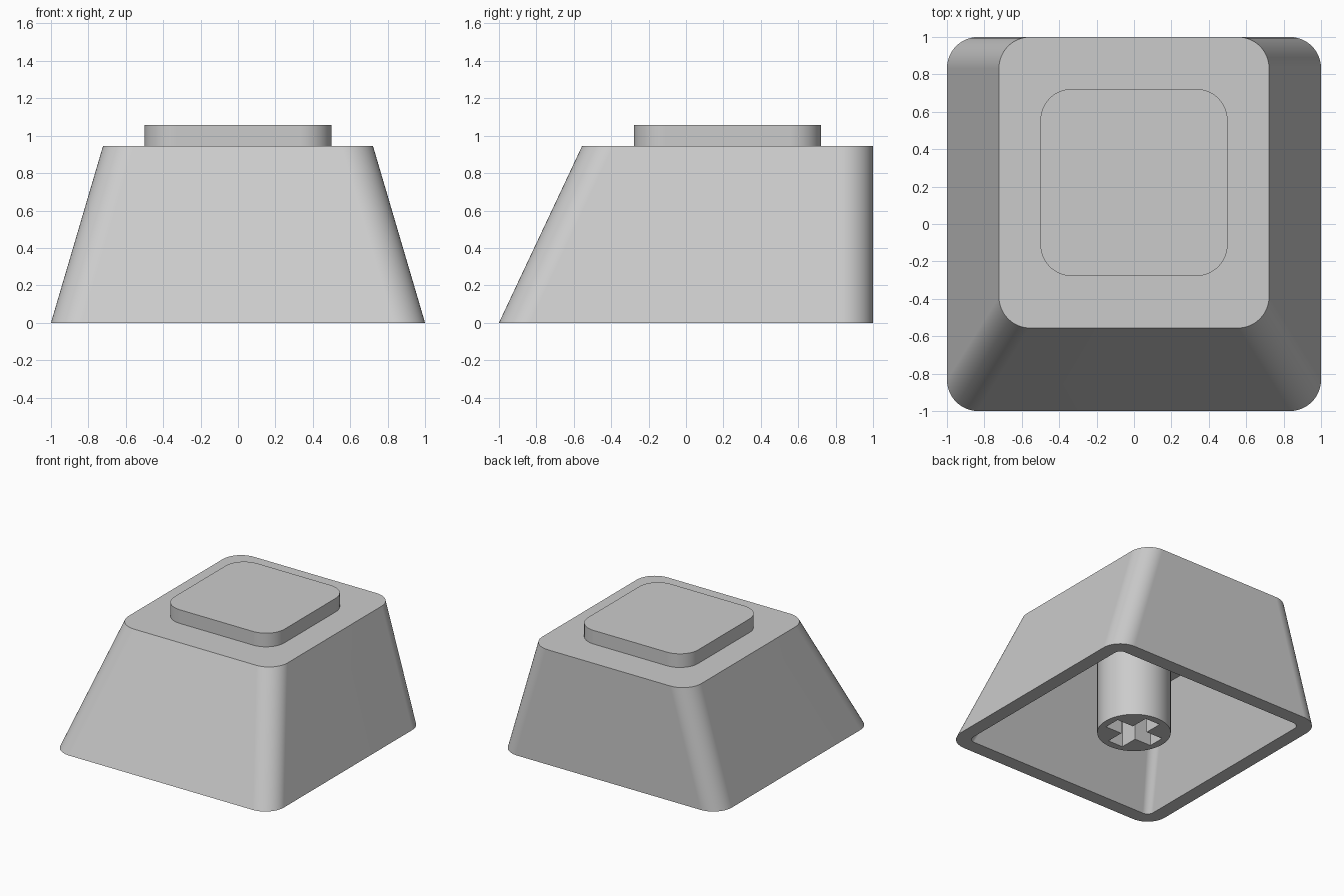
import bpy, bmesh, math
from mathutils import Vector

if "Cube" in bpy.data.objects:
    bpy.data.objects.remove(bpy.data.objects["Cube"], do_unlink=True)

grey = bpy.data.materials.new("light_grey_plastic")
grey.use_nodes = True
COLOUR = (0.6, 0.6, 0.6, 1)
grey.diffuse_color = COLOUR
grey.node_tree.nodes["Principled BSDF"].inputs["Base Color"].default_value = COLOUR


def rounded_rect(half_x, y_front, y_back, radius, z, steps=12):
    """Counter-clockwise rounded rectangle at height z."""
    corners = [(1, y_back - radius), (-1, y_back - radius),
               (-1, y_front + radius), (1, y_front + radius)]
    loop = []
    for quarter, (side, cy) in enumerate(corners):
        for i in range(steps + 1):
            a = math.pi / 2 * (quarter + i / steps)
            loop.append(Vector((side * (half_x - radius) + radius * math.cos(a),
                                cy + radius * math.sin(a), z)))
    return loop


def loft(name, loops):
    """Skin matching loops in order and cap both ends."""
    bm = bmesh.new()
    rings = [[bm.verts.new(p) for p in loop] for loop in loops]
    for a, b in zip(rings, rings[1:]):
        for i in range(len(a)):
            j = (i + 1) % len(a)
            bm.faces.new((a[i], a[j], b[j], b[i]))
    bm.faces.new(rings[0][::-1])
    bm.faces.new(rings[-1])
    bmesh.ops.recalc_face_normals(bm, faces=bm.faces)
    mesh = bpy.data.meshes.new(name)
    bm.to_mesh(mesh)
    bm.free()
    mesh.materials.append(grey)
    obj = bpy.data.objects.new(name, mesh)
    bpy.context.collection.objects.link(obj)
    return obj


def activate(obj):
    bpy.ops.object.select_all(action='DESELECT')
    obj.select_set(True)
    bpy.context.view_layer.objects.active = obj


TOP, CEILING, R = 0.944, 0.833, 0.167

# Hollow tapered shell: ceiling, inner wall, rim, outer wall, top
shell = loft("key_shell", [
    rounded_rect(0.64, -0.47, 0.885, 0.08, CEILING),
    rounded_rect(0.885, -0.885, 0.885, 0.056, 0),
    rounded_rect(1, -1, 1, R, 0),
    rounded_rect(0.722, -0.556, 1, R, TOP),
])

# Raised pad on the top face
pad = loft("top_pad", [rounded_rect(0.5, -0.278, 0.722, R, z) for z in (TOP, 1.056)])


# Round stem with a cross-shaped socket
def circle(radius, z, count=64):
    return [Vector((radius * math.cos(math.tau * i / count),
                    radius * math.sin(math.tau * i / count), z)) for i in range(count)]


def cross(arm, half, z):
    loop = []
    for turn in range(4):
        for x, y in [(arm, -half), (arm, half), (half, half)]:
            for _ in range(turn):
                x, y = -y, x
            loop.append(Vector((x, y, z)))
    return loop


stem = loft("stem", [circle(0.277, z) for z in (0, CEILING)])
cutter = loft("socket_cutter", [cross(0.218, 0.068, z) for z in (-0.1, 0.45)])
cutter.hide_render = True
cut = stem.modifiers.new("socket", 'BOOLEAN')
cut.operation = 'DIFFERENCE'
cut.solver = 'EXACT'
cut.object = cutter
activate(stem)
bpy.ops.object.modifier_apply(modifier=cut.name)
bpy.data.objects.remove(cutter, do_unlink=True)

# Smooth rounded corners, crisp edges and clean flat walls
for obj in (shell, pad, stem):
    activate(obj)
    bpy.ops.object.shade_smooth_by_angle(angle=math.radians(30))
    weighted = obj.modifiers.new("flat_walls", 'WEIGHTED_NORMAL')
    weighted.keep_sharp = True
